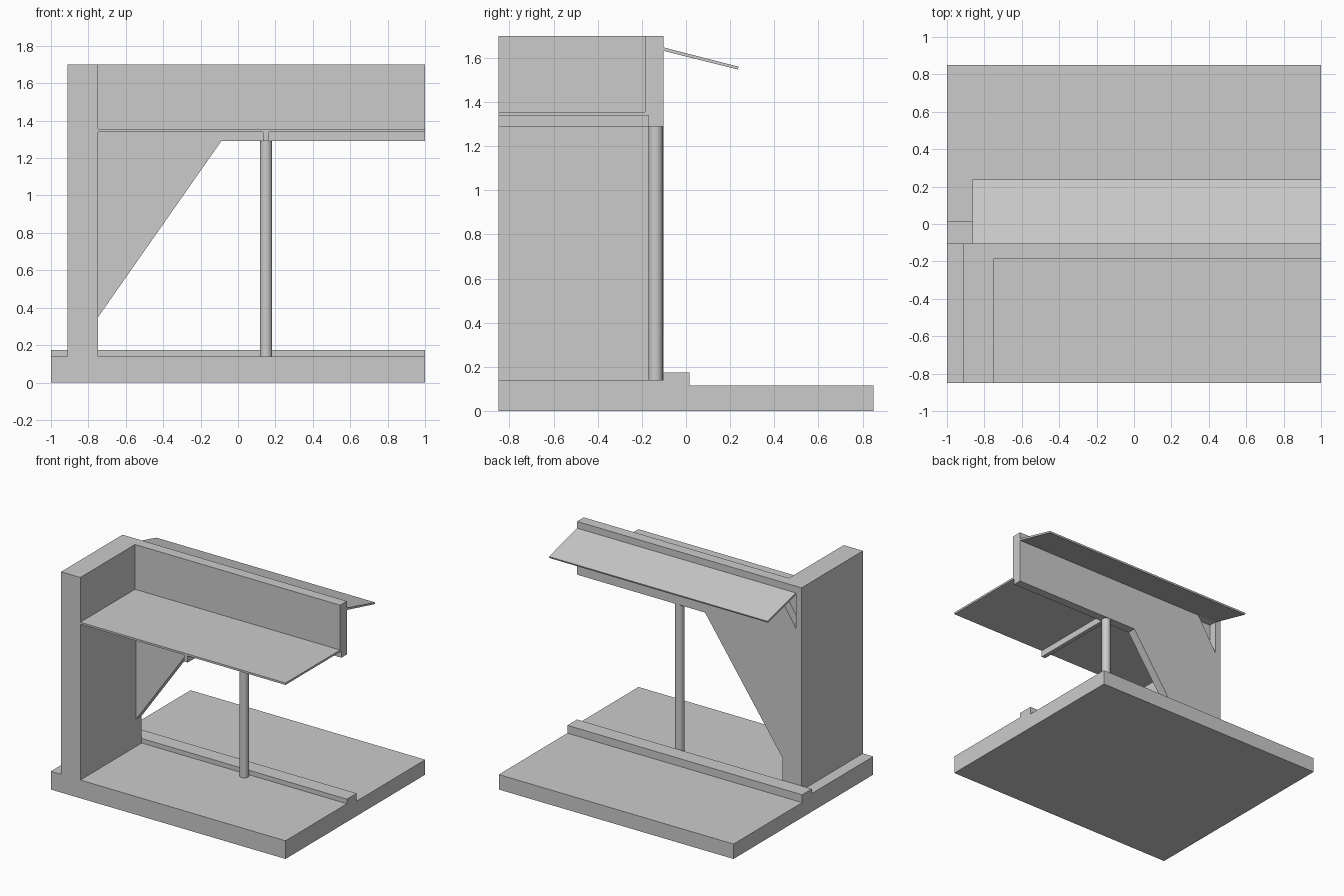
import bpy, bmesh
from mathutils import Vector

if "Cube" in bpy.data.objects:
    bpy.data.objects.remove(bpy.data.objects["Cube"])


def prism(name, pts, axis, lo, hi):
    """Extrude a 2D profile along x (pts = y,z) or along y (pts = x,z)."""
    def place(p, d):
        return Vector((d, p[0], p[1])) if axis == 'x' else Vector((p[0], d, p[1]))
    bm = bmesh.new()
    face = bm.faces.new([bm.verts.new(place(p, lo)) for p in pts])
    ext = bmesh.ops.extrude_face_region(bm, geom=[face])
    moved = [g for g in ext['geom'] if isinstance(g, bmesh.types.BMVert)]
    shift = place((0, 0), hi - lo)
    bmesh.ops.translate(bm, verts=moved, vec=shift)
    bmesh.ops.recalc_face_normals(bm, faces=bm.faces)
    me = bpy.data.meshes.new(name)
    bm.to_mesh(me)
    bm.free()
    ob = bpy.data.objects.new(name, me)
    bpy.context.collection.objects.link(ob)
    return ob


def box(name, x, y, z):
    rect = [(x[0], z[0]), (x[1], z[0]), (x[1], z[1]), (x[0], z[1])]
    return prism(name, rect, 'y', y[0], y[1])


# Floor slab with raised curb and lower rear pavement
prism('floor_and_curb', [(-.85, 0), (.85, 0), (.85, .115), (.015, .115), (.015, .175),
                         (-.103, .175), (-.103, .14), (-.85, .14)], 'x', -1, 1)

# Side wall
wall = box('side_wall', (-.912, -.748), (-.85, -.103), (.14, 1.70))

# Upper fascia wall and thin ceiling slab
fascia = box('upper_wall', (-.748, 1), (-.185, -.103), (1.355, 1.70))
box('ceiling_slab', (-.748, 1), (-.85, -.103), (1.34, 1.355))

# Lintel with its slanted gusset wall
prism('lintel_and_gusset', [(-.748, .35), (-.09, 1.29), (1, 1.29), (1, 1.34),
                            (-.748, 1.34)], 'y', -.17, -.103)

# Ceiling joist and round column
box('ceiling_joist', (.135, .167), (-.85, -.17), (1.29, 1.34))
bpy.ops.mesh.primitive_cylinder_add(vertices=32, radius=.033, depth=1.15,
                                    location=(.15, -.138, .715))
bpy.context.object.name = 'column'
bpy.ops.object.shade_smooth_by_angle()

# Sloping awning
prism('awning', [(-.103, 1.632), (.235, 1.548), (.239, 1.560), (-.103, 1.648)],
      'x', -.863, 1)

# Small triangular recess under the awning end
cutter = prism('recess_cutter', [(-.863, 1.375), (-.70, 1.635), (-.863, 1.635)],
               'y', -.165, -.05)
cutter.hide_render = True
cutter.display_type = 'WIRE'
for ob in (wall, fascia):
    mod = ob.modifiers.new('recess', 'BOOLEAN')
    mod.operation = 'DIFFERENCE'
    mod.object = cutter
